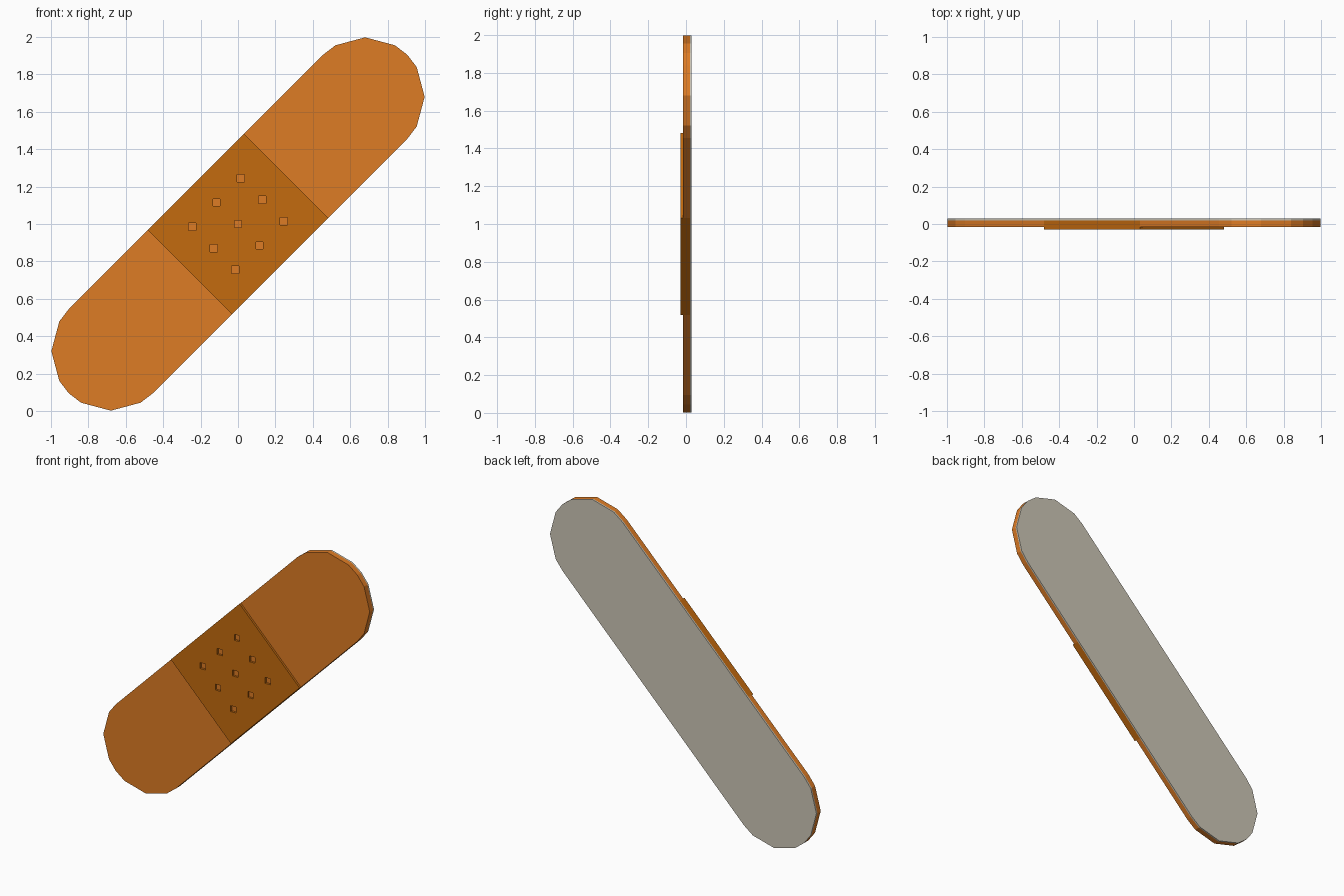
import bpy, bmesh, math
from mathutils import Vector

if "Cube" in bpy.data.objects:
    bpy.data.objects.remove(bpy.data.objects["Cube"])

R, CAP = 0.318, 0.68 * math.sqrt(2)      # half width, cap centre distance
PAD = 0.364                              # half length of the pad
CENTRE = Vector((0, 1))
AX, SIDE = Vector((1, 1)).normalized(), Vector((-1, 1)).normalized()


def material(name, rgb):
    m = bpy.data.materials.new(name)
    m.diffuse_color = (*rgb, 1)
    m.use_nodes = True
    m.node_tree.nodes["Principled BSDF"].inputs["Base Color"].default_value = m.diffuse_color
    return m


orange = material("orange", (0.73, 0.20, 0.018))
brown = material("brown", (0.55, 0.145, 0.0045))
grey = material("warm grey", (0.61, 0.565, 0.468))


def plate(name, outline, y0, y1, mats):
    """Extrude an x-z outline from y0 to y1."""
    bm = bmesh.new()
    face = bm.faces.new([bm.verts.new((p.x, y0, p.y)) for p in outline])
    new = bmesh.ops.extrude_face_region(bm, geom=[face], use_keep_orig=True)["geom"]
    bmesh.ops.translate(bm, vec=(0, y1 - y0, 0),
                        verts=[g for g in new if isinstance(g, bmesh.types.BMVert)])
    bmesh.ops.recalc_face_normals(bm, faces=bm.faces)
    me = bpy.data.meshes.new(name)
    bm.to_mesh(me)
    bm.free()
    for m in mats:
        me.materials.append(m)
    ob = bpy.data.objects.new(name, me)
    bpy.context.collection.objects.link(ob)
    return ob


# strip outline: one rounded half, then the same turned half a circle
half = [AX * PAD - SIDE * R]
for a in (-90, -75, -45, -15, 0, 15, 45, 75, 90):
    t = math.radians(a)
    half.append(AX * (CAP + R * math.cos(t)) + SIDE * R * math.sin(t))
half.append(AX * PAD + SIDE * R)
outline = [CENTRE + p for p in half] + [CENTRE - p for p in half]

plate("backing", outline, 0.02, 0.03, [grey])
strip = plate("strip", outline, -0.016, 0.02, [orange, brown])
# the rim beside the pad has the pad colour
for f in strip.data.polygons:
    along = (Vector((f.center.x, f.center.z)) - CENTRE).dot(AX)
    if abs(f.normal.y) < 0.5 and abs(along) < PAD - 0.05:
        f.material_index = 1

# raised centre pad
pad = plate("pad", [CENTRE + AX * PAD * a + SIDE * R * b
                    for a, b in ((-1, -1), (1, -1), (1, 1), (-1, 1))],
            -0.03, -0.016, [brown])

# nine square holes through the pad
bm = bmesh.new()
for i in (-1, 0, 1):
    for j in (-1, 0, 1):
        c = CENTRE + Vector((0.129, 0.13)) * i + Vector((-0.115, 0.115)) * j
        cube = bmesh.ops.create_cube(bm, size=0.04)["verts"]
        bmesh.ops.translate(bm, verts=cube, vec=(c.x, -0.023, c.y))
me = bpy.data.meshes.new("hole_cutter")
bm.to_mesh(me)
bm.free()
me.materials.append(brown)
cutter = bpy.data.objects.new("hole_cutter", me)
bpy.context.collection.objects.link(cutter)
cutter.hide_render = True
cutter.hide_viewport = True
mod = pad.modifiers.new("holes", 'BOOLEAN')
mod.operation, mod.solver, mod.object = 'DIFFERENCE', 'EXACT', cutter
